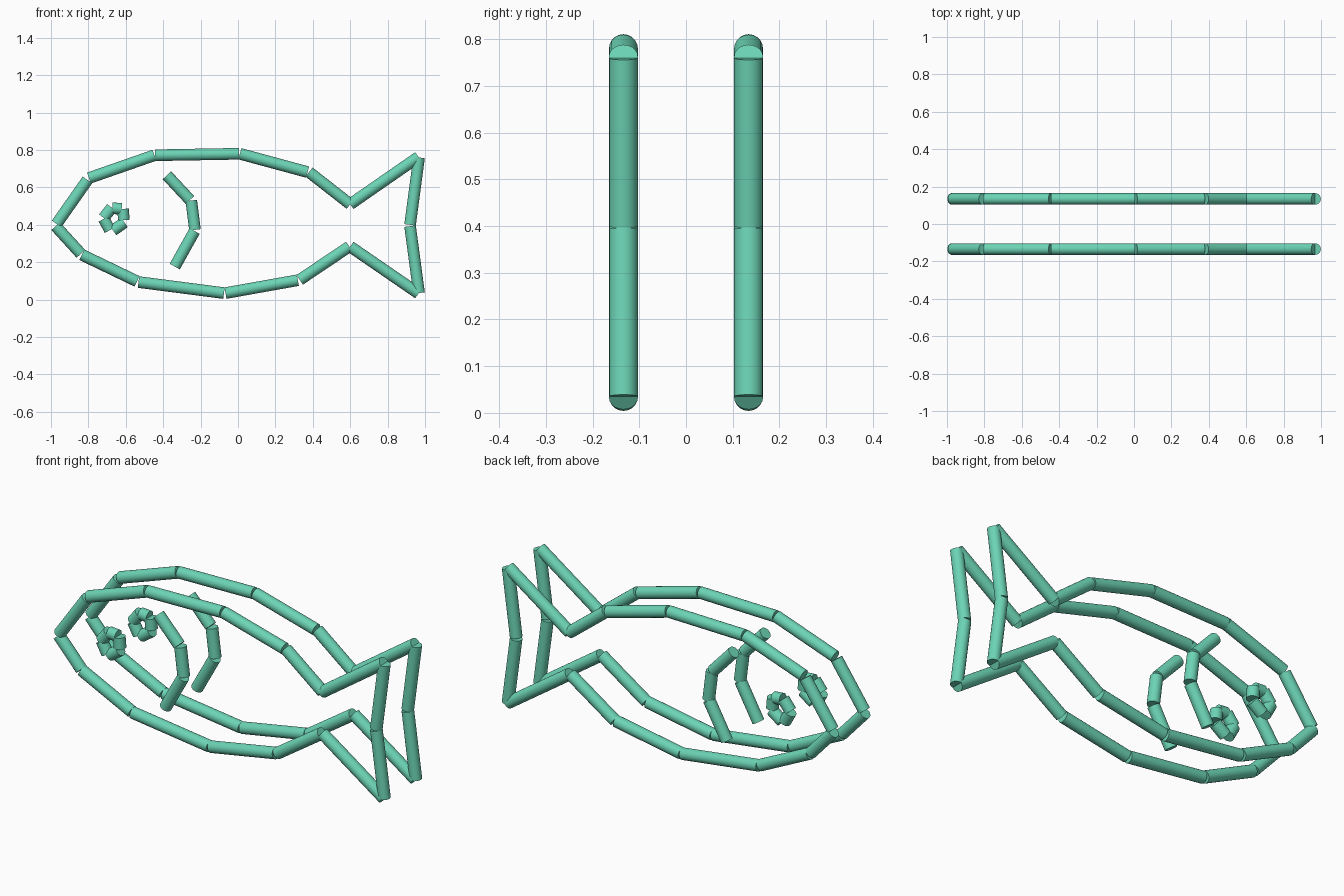
import bpy
from mathutils import Vector

if "Cube" in bpy.data.objects:
    bpy.data.objects.remove(bpy.data.objects["Cube"])

mint = bpy.data.materials.new("mint green")
mint.diffuse_color = (0.15, 0.66, 0.46, 1)
mint.use_nodes = True
mint.node_tree.nodes["Principled BSDF"].inputs["Base Color"].default_value = mint.diffuse_color
R, Y = 0.031, 0.134


def rod(name, a, b, y):
    """Capped round rod between two (x, z) points on the plane y."""
    p, q = Vector((a[0], y, a[1])), Vector((b[0], y, b[1]))
    d = q - p
    bpy.ops.mesh.primitive_cylinder_add(vertices=20, radius=R, depth=d.length,
                                        location=(p + q) / 2)
    o = bpy.context.object
    o.rotation_euler = d.to_track_quat('Z', 'Y').to_euler()
    o.name = name
    o.data.materials.append(mint)
    bpy.ops.object.shade_smooth_by_angle()


# Each part is a list of separate rods: (x, z) start and end
parts = {
    "upper_body": [((-.97, .405), (-.805, .64)), ((-.797, .65), (-.447, .772)),
                   ((-.443, .772), (.005, .78)), ((.01, .78), (.372, .682)),
                   ((.38, .682), (.6, .51))],
    "lower_body": [((-.975, .393), (-.84, .245)), ((-.835, .24), (-.54, .098)),
                   ((-.532, .094), (-.075, .035)), ((-.067, .035), (.32, .104)),
                   ((.33, .106), (.595, .284))],
    "tail": [((.6, .51), (.965, .763)), ((.968, .76), (.92, .4)),
             ((.92, .393), (.968, .035)), ((.965, .033), (.6, .284))],
    "gill": [((-.38, .665), (-.257, .533)), ((-.25, .53), (-.23, .373)),
             ((-.232, .367), (-.338, .177))],
    "eye": [((-.718, .437), (-.675, .492)), ((-.672, .489), (-.622, .485)),
            ((-.615, .485), (-.61, .425)), ((-.607, .413), (-.668, .37)),
            ((-.685, .372), (-.718, .432))],
}

# The same outline on the front and back
for side, y in (("front", -Y), ("back", Y)):
    for part, rods in parts.items():
        for i, (a, b) in enumerate(rods):
            rod(f"{side}_{part}_rod_{i + 1}", a, b, y)
